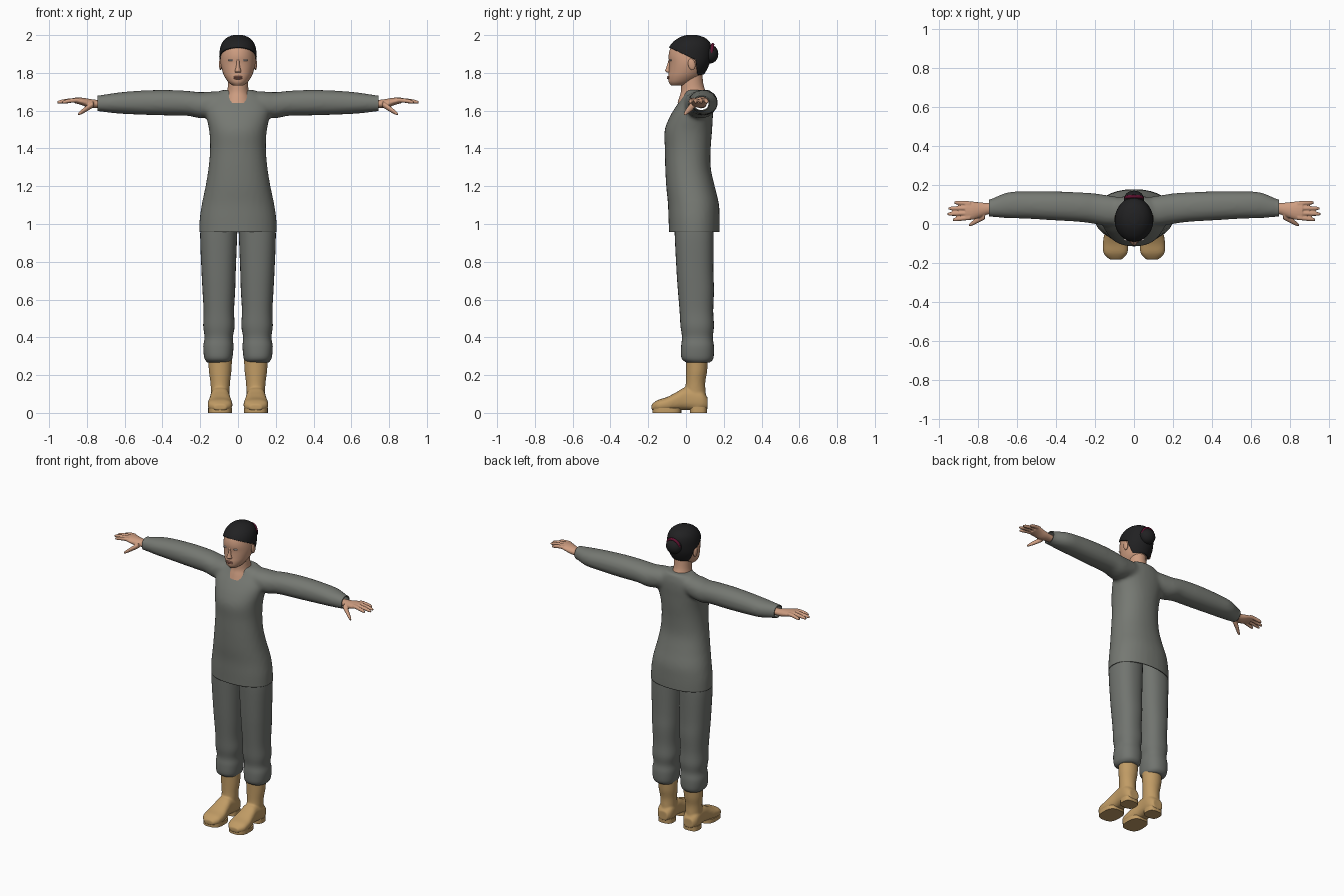
import bpy, bmesh, math
from mathutils import Vector, Matrix

cube = bpy.data.objects.get("Cube")
if cube:
    bpy.data.objects.remove(cube)


def material(name, r, g, b):
    m = bpy.data.materials.new(name)
    m.use_nodes = True
    m.diffuse_color = (r, g, b, 1)
    node = m.node_tree.nodes["Principled BSDF"]
    node.inputs["Base Color"].default_value = (r, g, b, 1)
    node.inputs["Roughness"].default_value = 0.8
    return m


GREY = material("grey cloth", .18, .19, .17)
TROUSER = material("trouser cloth", .165, .175, .16)
TAN = material("tan leather", .53, .33, .13)
SKIN = material("skin", .62, .34, .22)
LIP = material("lip", .42, .18, .13)
EYE = material("eye", .55, .5, .48)
HAIR = material("black hair", .015, .015, .016)
RED = material("crimson band", .12, .006, .03)


def refine(rings, steps):
    """Smooth curve through the given rings."""
    out = []
    for i in range(len(rings) - 1):
        p0, p1, p2, p3 = [rings[min(max(j, 0), len(rings) - 1)] for j in range(i - 1, i + 3)]
        for k in range(steps):
            t = k / steps
            out.append([b + t * ((c - a) + t * ((2*a - 5*b + 4*c - d) + t * (3*b - a - 3*c + d))) / 2
                        for a, b, c, d in zip(p0, p1, p2, p3)])
    return out + [list(rings[-1])]


def loft(bm, rings, axis="z", n=32, power=2.0, steps=4):
    """Rings are (position, low a, high a, low b, high b) along an axis."""
    loops = []
    for t, a0, a1, b0, b1 in refine(rings, steps):
        loop = []
        for k in range(n):
            c, s = math.cos(math.tau * k / n), math.sin(math.tau * k / n)
            a = (a0 + a1) / 2 + (a1 - a0) / 2 * math.copysign(abs(c) ** (2 / power), c)
            b = (b0 + b1) / 2 + (b1 - b0) / 2 * math.copysign(abs(s) ** (2 / power), s)
            co = {"z": (a, b, t), "x": (t, a, b), "y": (a, t, b)}[axis]
            loop.append(bm.verts.new(co))
        loops.append(loop)
    faces = [bm.faces.new(loops[0]), bm.faces.new(loops[-1])]
    for p, q in zip(loops, loops[1:]):
        for k in range(n):
            faces.append(bm.faces.new((p[k], p[(k + 1) % n], q[(k + 1) % n], q[k])))
    bmesh.ops.recalc_face_normals(bm, faces=faces)


def ball(bm, centre, size, tilt=0.0):
    m = Matrix.Translation(centre) @ Matrix.Rotation(tilt, 4, "X") @ Matrix.Diagonal((*size, 1))
    bmesh.ops.create_uvsphere(bm, u_segments=24, v_segments=14, radius=1, matrix=m)


def make(name, bm, mat, mirror=False, angle=50):
    me = bpy.data.meshes.new(name)
    bm.to_mesh(me)
    bm.free()
    me.materials.append(mat)
    ob = bpy.data.objects.new(name, me)
    bpy.context.collection.objects.link(ob)
    bpy.ops.object.select_all(action="DESELECT")
    ob.select_set(True)
    bpy.context.view_layer.objects.active = ob
    bpy.ops.object.shade_smooth_by_angle(angle=math.radians(angle))
    if mirror:
        ob.modifiers.new("Mirror", "MIRROR").use_mirror_merge = False
    return ob


def fuse(bm, voxel, smooth):
    """Melt overlapping volumes into one skin."""
    ob = make("blend", bm, GREY)
    mod = ob.modifiers.new("Remesh", "REMESH")
    mod.mode, mod.voxel_size = "VOXEL", voxel
    mod = ob.modifiers.new("Smooth", "SMOOTH")
    mod.iterations = smooth
    me = bpy.data.meshes.new_from_object(ob.evaluated_get(bpy.context.evaluated_depsgraph_get()))
    out = bmesh.new()
    out.from_mesh(me)
    bpy.data.objects.remove(ob)
    bpy.data.meshes.remove(me)
    return out


def cut(bm, point, normal, clear=False):
    bmesh.ops.bisect_plane(bm, geom=bm.verts[:] + bm.edges[:] + bm.faces[:], dist=1e-5,
                           plane_co=point, plane_no=normal, clear_outer=clear)


def thicken(ob, amount):
    mod = ob.modifiers.new("Solidify", "SOLIDIFY")
    mod.thickness, mod.offset = amount, -1


# Tunic: body and sleeves melted together, then trimmed at hem and cuffs
bm = bmesh.new()
body = [(.90, .207, -.088, .176), (.96, .206, -.09, .178), (1.03, .203, -.093, .178),
        (1.11, .191, -.096, .174), (1.2, .172, -.105, .152), (1.3, .156, -.11, .131),
        (1.4, .148, -.112, .131), (1.49, .152, -.114, .138), (1.56, .166, -.09, .142),
        (1.62, .175, -.055, .145), (1.67, .15, -.02, .142), (1.71, .085, .0, .13)]
loft(bm, [(z, -w, w, f, b) for z, w, f, b in body], power=2.2)
arm = [(.12, -.01, .145, 1.57, 1.702), (.2, .0, .157, 1.56, 1.698), (.27, .01, .162, 1.573, 1.705),
       (.4, .018, .167, 1.575, 1.71), (.55, .027, .167, 1.58, 1.704), (.65, .03, .162, 1.586, 1.694),
       (.745, .037, .125, 1.597, 1.68), (.8, .037, .125, 1.597, 1.68)]
left = [(-r[0], *r[1:]) for r in reversed(arm)]
loft(bm, left + [(0, .0, .13, 1.6, 1.7)] + arm, axis="x", power=2.2)
bm = fuse(bm, .011, 7)
cut(bm, (0, 0, .957), (0, 0, -1), True)
for s in (1, -1):
    cut(bm, (s * .745, 0, 0), (s, 0, 0), True)
thicken(make("tunic", bm, GREY), .006)

# Trouser legs with soft folds
bm = bmesh.new()
loft(bm, [(.268, .042, .163, .0, .128), (.29, .03, .178, -.024, .145), (.35, .024, .184, -.026, .148),
          (.4, .027, .177, -.021, .142), (.46, .018, .184, -.029, .148), (.54, .021, .182, -.034, .144),
          (.65, .015, .188, -.043, .148), (.75, .012, .193, -.05, .145),
          (.95, .004, .2, -.06, .146), (1.05, .0, .185, -.06, .14)], power=2.3)
make("trouser_legs", bm, TROUSER, True)

# Boots: shaft and foot melted together, with separate soles
bm = bmesh.new()
loft(bm, [(.02, .047, .143, .015, .11), (.1, .045, .143, -.005, .105), (.16, .042, .146, -.001, .102),
          (.22, .035, .154, .0, .112), (.29, .031, .158, .0, .116)])
loft(bm, [(.115, .06, .13, .02, .08), (.08, .042, .148, .01, .12), (.0, .044, .146, .015, .135),
          (-.05, .038, .152, .012, .11), (-.1, .03, .16, .008, .084), (-.15, .034, .156, .008, .068),
          (-.182, .062, .125, .014, .045)], axis="y", power=2.6)
make("boots", fuse(bm, .006, 4), TAN, True)
bm = bmesh.new()
for front, back, x0, x1, top in ((-.178, -.025, .032, .158, .026), (.02, .112, .044, .146, .03)):
    loft(bm, [(0, x0, x1, front, back), (top, x0, x1, front, back)], power=2.8, steps=1)
make("boot_soles", bm, TAN, True)

# Hands: palm, four fingers and a thumb
bm = bmesh.new()
loft(bm, [(.7, .05, .11, 1.612, 1.655), (.745, .05, .108, 1.614, 1.657), (.79, .033, .111, 1.616, 1.663),
          (.83, .021, .116, 1.63, 1.669), (.865, .021, .117, 1.64, 1.669)], axis="x", n=20)
for base, tip, reach in ((.033, .022, .93), (.056, .051, .957), (.081, .08, .952), (.105, .11, .922)):
    rings = []
    for f, r in ((0, .012), (.4, .0115), (.8, .0105), (1, .006)):
        x, y, z = .84 + (reach - .84) * f, base + (tip - base) * f, 1.656 - .012 * f * f
        rings.append((x, y - r, y + r, z - r, z + r))
    loft(bm, rings, axis="x", n=14)
thumb = [(.765, .04, 1.635, .017), (.8, .022, 1.612, .016), (.83, .003, 1.592, .012), (.847, -.006, 1.58, .007)]
loft(bm, [(x, y - r, y + r, z - r, z + r) for x, y, z, r in thumb], axis="x", n=14)
make("hands", fuse(bm, .004, 3), SKIN, True)

# Neck
bm = bmesh.new()
loft(bm, [(.82 * 2, -.08, .08, -.045, .11), (1.67, -.07, .07, -.036, .11), (1.7, -.058, .058, -.027, .105),
          (1.74, -.053, .053, -.025, .092), (1.81, -.053, .053, -.02, .085)])
make("neck", bm, SKIN)

# Head
skull = [(1.732, .026, -.078, .0), (1.75, .05, -.091, .035), (1.78, .071, -.094, .075),
         (1.81, .083, -.091, .098), (1.85, .092, -.089, .118), (1.89, .092, -.092, .128),
         (1.93, .087, -.083, .128), (1.96, .073, -.06, .117), (1.982, .048, -.025, .088),
         (1.993, .018, .01, .05)]


def head_rings(grow):
    return [(z + grow * (z - 1.86) / .13, -w - grow, w + grow, f - grow, b + grow) for z, w, f, b in skull]


bm = bmesh.new()
loft(bm, head_rings(0), n=48)
make("head", bm, SKIN)

# Nose, ears, lips and eyes
bm = bmesh.new()
loft(bm, [(1.802, -.015, .015, -.1, -.07), (1.81, -.017, .017, -.11, -.07), (1.822, -.013, .013, -.107, -.07),
          (1.845, -.009, .009, -.099, -.07), (1.872, -.008, .008, -.092, -.07)], n=20)
make("nose", bm, SKIN)
bm = bmesh.new()
ball(bm, (.092, .03, 1.845), (.009, .019, .031), .2)
make("ears", bm, SKIN, True)
bm = bmesh.new()
for z in (1.779, 1.771):
    ball(bm, (0, -.091, z), (.024, .009, .0055))
make("lips", bm, LIP)
bm = bmesh.new()
ball(bm, (.037, -.081, 1.867), (.017, .006, .005))
make("eyes", bm, EYE, True)

# Hair cap, trimmed along the forehead, behind the ears and at the nape
bm = bmesh.new()
loft(bm, head_rings(.007), n=48)
brow, brow_up = Vector((0, -.09, 1.935)), Vector((0, .065, .14))
ear, ear_back = Vector((0, .052, 1.87)), Vector((0, 1, .15))
nape, up = Vector((0, .08, 1.79)), Vector((0, -.1, 1))
for p, d in ((brow, brow_up), (ear, ear_back), (nape, up)):
    cut(bm, p, d)


def bare(face):
    c = face.calc_center_median()
    behind = (c - ear).dot(ear_back) > 0 and (c - nape).dot(up) > 0
    return not (behind or (c - brow).dot(brow_up) > 0)


bmesh.ops.delete(bm, geom=[f for f in bm.faces if bare(f)], context="FACES")
thicken(make("hair_cap", bm, HAIR), .008)

# Bun and its band
bm = bmesh.new()
ball(bm, (0, .128, 1.9), (.052, .043, .05))
make("hair_bun", bm, HAIR)
bpy.ops.mesh.primitive_torus_add(location=(0, .134, 1.908), rotation=(math.radians(80), 0, 0),
                                 major_radius=.042, minor_radius=.009, major_segments=32, minor_segments=10)
band = bpy.context.object
band.name = "hair_band"
band.data.materials.append(RED)
bpy.ops.object.shade_smooth_by_angle(angle=math.radians(60))
